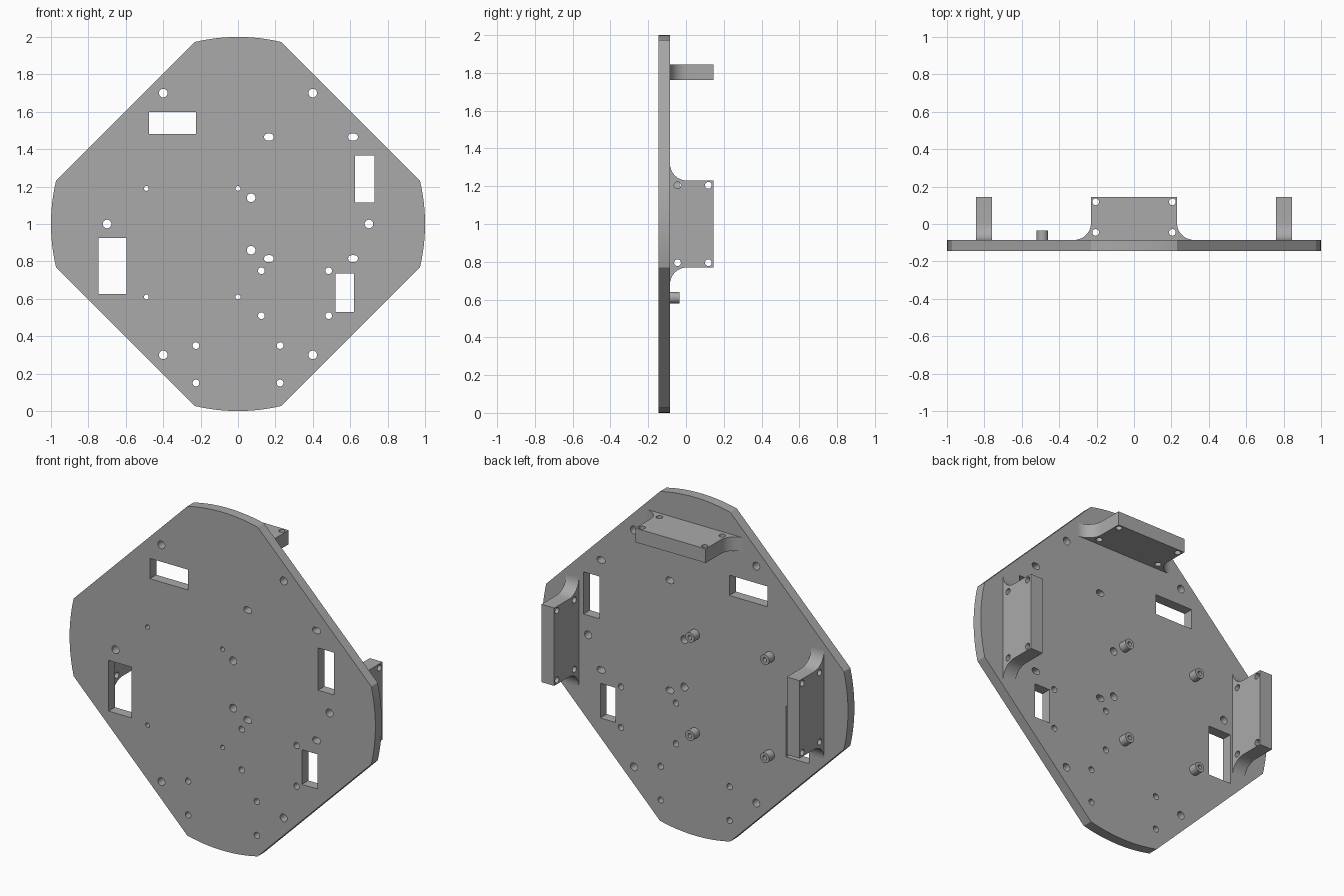
import bpy, bmesh
from math import sin, cos, pi, asin, radians
from mathutils import Matrix

cube = bpy.data.objects.get("Cube")
if cube:
    bpy.data.objects.remove(cube, do_unlink=True)

GREY = (0.40, 0.40, 0.40, 1)
mat = bpy.data.materials.new("plain grey")
mat.use_nodes = True
mat.diffuse_color = GREY
mat.node_tree.nodes["Principled BSDF"].inputs["Base Color"].default_value = GREY


def arc(cx, cy, r, a0, a1, n):
    return [(cx + r * cos(a0 + (a1 - a0) * i / n),
             cy + r * sin(a0 + (a1 - a0) * i / n)) for i in range(n + 1)]


def circle(cx, cy, r, n=24):
    return arc(cx, cy, r, 0, 2 * pi, n)[:-1]


def slot(cx, cy, r, half):
    return (arc(cx + half, cy, r, -pi / 2, pi / 2, 10)
            + arc(cx - half, cy, r, pi / 2, 3 * pi / 2, 10))


def rect(x0, x1, y0, y1):
    return [(x0, y0), (x1, y0), (x1, y1), (x0, y1)]


def slab(name, loops, thickness, location, axis, angle):
    """Extrude an outline with holes into a solid sheet."""
    curve = bpy.data.curves.new(name + "_profile", 'CURVE')
    curve.dimensions = '2D'
    curve.fill_mode = 'BOTH'
    curve.extrude = thickness / 2
    for loop in loops:
        spline = curve.splines.new('POLY')
        spline.points.add(len(loop) - 1)
        for point, (x, y) in zip(spline.points, loop):
            point.co = (x, y, 0, 1)
        spline.use_cyclic_u = True
    helper = bpy.data.objects.new(name + "_helper", curve)
    bpy.context.collection.objects.link(helper)
    graph = bpy.context.evaluated_depsgraph_get()
    mesh = bpy.data.meshes.new_from_object(helper.evaluated_get(graph))
    bpy.data.objects.remove(helper, do_unlink=True)
    bpy.data.curves.remove(curve)

    bm = bmesh.new()
    bm.from_mesh(mesh)
    bmesh.ops.remove_doubles(bm, verts=bm.verts, dist=0.0001)
    bmesh.ops.recalc_face_normals(bm, faces=bm.faces)
    bm.transform(Matrix.Translation(location) @ Matrix.Rotation(radians(angle), 4, axis))
    bm.to_mesh(mesh)
    bm.free()
    mesh.name = name
    mesh.materials.clear()
    mesh.materials.append(mat)
    obj = bpy.data.objects.new(name, mesh)
    bpy.context.collection.objects.link(obj)
    bpy.ops.object.select_all(action='DESELECT')
    obj.select_set(True)
    bpy.context.view_layer.objects.active = obj
    bpy.ops.object.shade_smooth_by_angle(angle=radians(30))
    return obj


FRONT, BACK, END = -0.145, -0.085, 0.145

# Base plate outline: a disc with four corners cut straight
half_arc = asin(0.23)
outline = []
for quarter in range(4):
    mid = quarter * pi / 2
    outline += arc(0, 1, 1, mid - half_arc, mid + half_arc, 12)

# Standoff positions, shared by plate holes and posts
posts = [(x, z) for x in (-0.49, 0) for z in (0.61, 1.19)]

# Plate holes
holes = [circle(x, z, 0.013, 16) for x, z in posts]
for side in (-1, 1):
    holes += [circle(0.4 * side, z, 0.023) for z in (0.3, 1.7)]
    holes += [circle(0.225 * side, z, 0.018) for z in (0.15, 0.35)]
    holes += [circle(0.7 * side, 1, 0.023), circle(0.07, 1 + 0.14 * side, 0.023)]
holes += [circle(x, z, 0.018) for x in (0.125, 0.485) for z in (0.51, 0.75)]
holes += [slot(x, z, 0.018, 0.008) for x in (0.165, 0.615) for z in (0.815, 1.465)]

# Rectangular windows
windows = [rect(-0.475, -0.225, 1.48, 1.6), rect(0.625, 0.73, 1.115, 1.365),
           rect(-0.745, -0.595, 0.625, 0.925), rect(0.52, 0.62, 0.53, 0.735)]

slab("base_plate", [outline] + holes + windows, BACK - FRONT,
     (0, (FRONT + BACK) / 2, 0), 'X', 90)

# Mounting brackets with flared feet and four screw holes
R = 0.09
right_foot = arc(0.23 + R, BACK + R, R, -pi / 2, -pi, 12)
left_foot = [(-x, y) for x, y in reversed(right_foot)]
bracket = [right_foot + [(0.23, END), (-0.23, END)] + left_foot]
bracket += [circle(x, y, 0.018) for x in (-0.205, 0.205) for y in (-0.045, 0.118)]

slab("top_bracket", bracket, 0.083, (0, 0, 1.803), 'X', 0)
for name, x in (("left_bracket", 0.802), ("right_bracket", -0.802)):
    slab(name, bracket, 0.083, (x, 0, 1), 'Y', -90)

# Hollow standoff posts on the back
for i, (x, z) in enumerate(posts):
    slab(f"standoff_{i + 1}", [circle(0, 0, 0.03), circle(0, 0, 0.013, 16)],
         0.05, (x, BACK + 0.025, z), 'X', 90)
